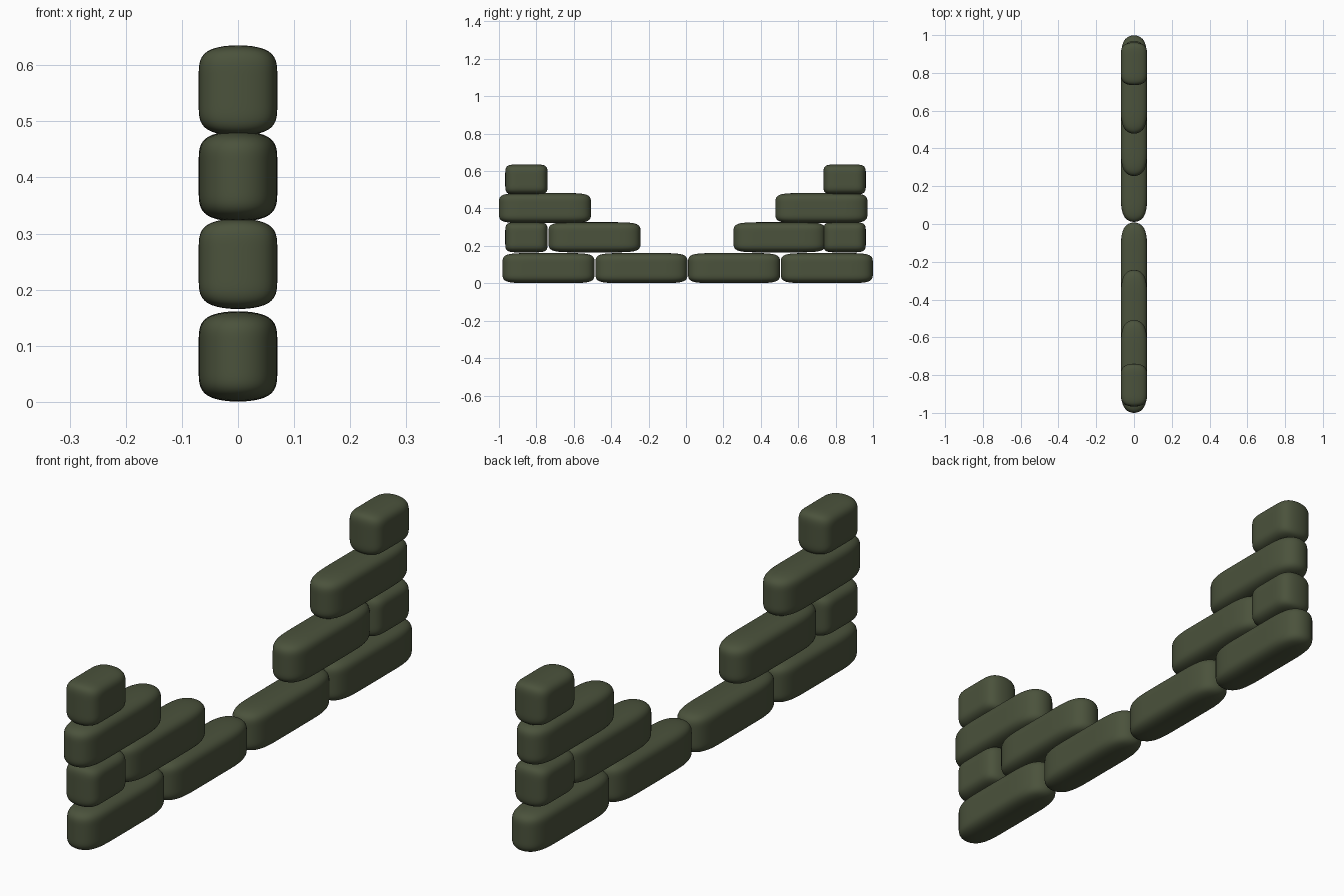
import bpy, bmesh

if "Cube" in bpy.data.objects:
    bpy.data.objects.remove(bpy.data.objects["Cube"])

WIDTH, HEIGHT = 0.14, 0.161
LONG, SHORT = 0.492, 0.227
SHRINK = 1 - 1 / 36          # how much smoothing shortens a cage cut in thirds

olive = bpy.data.materials.new("olive_canvas")
olive.diffuse_color = (0.07, 0.085, 0.045, 1)
olive.use_nodes = True
olive.node_tree.nodes["Principled BSDF"].inputs["Base Color"].default_value = olive.diffuse_color


def bag_mesh(name, length):
    """Box cut in thirds along length and height, to be smoothed into a bag."""
    bm = bmesh.new()
    bmesh.ops.create_cube(bm, size=1)
    for axis in ((0, 1, 0), (0, 0, 1)):
        for side in (-1, 1):
            bmesh.ops.bisect_plane(
                bm, geom=bm.verts[:] + bm.edges[:] + bm.faces[:],
                plane_co=[a * side / 6 for a in axis], plane_no=axis)
    bmesh.ops.scale(bm, vec=(WIDTH, length / SHRINK, HEIGHT / SHRINK), verts=bm.verts)
    for f in bm.faces:
        f.smooth = True
    mesh = bpy.data.meshes.new(name)
    bm.to_mesh(mesh)
    bm.free()
    mesh.materials.append(olive)
    return mesh


long_bag = bag_mesh("long_sandbag", LONG)
short_bag = bag_mesh("short_sandbag", SHORT)

# rows from the ground up: centre height, then (mesh, centre y) of each bag
rows = [
    (0.081, [(long_bag, -0.735), (long_bag, -0.238), (long_bag, 0.257), (long_bag, 0.753)]),
    (0.246, [(short_bag, -0.853), (long_bag, -0.489), (long_bag, 0.500), (short_bag, 0.848)]),
    (0.402, [(long_bag, -0.754), (long_bag, 0.724)]),
    (0.555, [(short_bag, -0.853), (short_bag, 0.848)]),
]
for r, (z, bags) in enumerate(rows, 1):
    for i, (mesh, y) in enumerate(bags, 1):
        bag = bpy.data.objects.new(f"{mesh.name}_row{r}_{i}", mesh)
        bag.location = (0, y, z)
        bpy.context.collection.objects.link(bag)
        smooth = bag.modifiers.new("round", 'SUBSURF')
        smooth.levels = smooth.render_levels = 3
